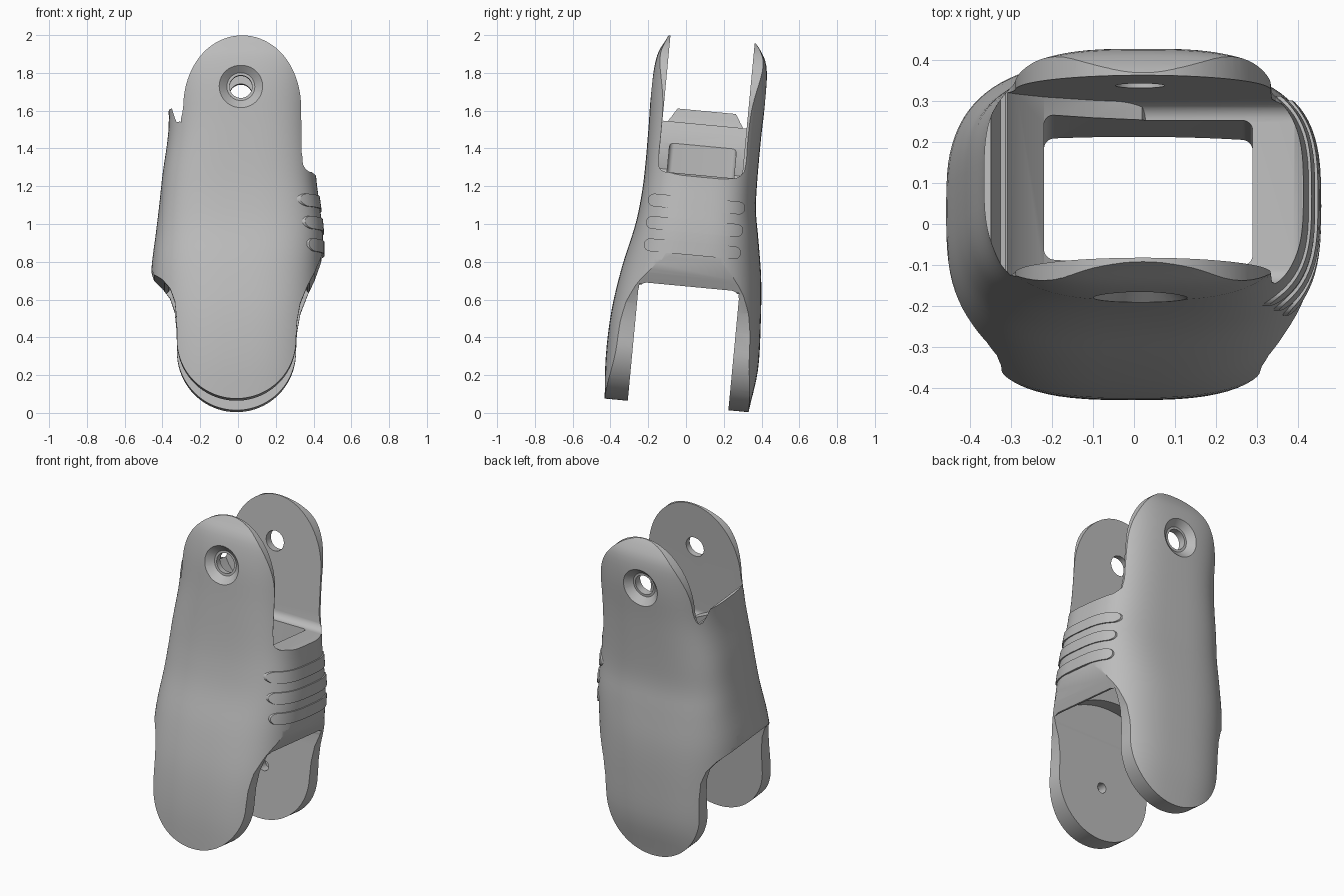
import bpy, bmesh
from math import sin, cos, pi, radians, copysign
from mathutils import Matrix, Vector

if "Cube" in bpy.data.objects:
    bpy.data.objects.remove(bpy.data.objects["Cube"])

LEAN = Matrix.Rotation(radians(-5.4), 4, 'X')
grey = bpy.data.materials.new("plain grey")
grey.use_nodes = True
grey.diffuse_color = (0.5, 0.5, 0.5, 1)
grey.node_tree.nodes["Principled BSDF"].inputs["Base Color"].default_value = (0.5, 0.5, 0.5, 1)


def make(name, bm):
    bmesh.ops.recalc_face_normals(bm, faces=bm.faces)
    mesh = bpy.data.meshes.new(name)
    bm.to_mesh(mesh)
    bm.free()
    mesh.materials.append(grey)
    obj = bpy.data.objects.new(name, mesh)
    bpy.context.collection.objects.link(obj)
    return obj


def skin(name, rings):
    """Closed solid through a stack of equal-length rings."""
    bm = bmesh.new()
    loops = [[bm.verts.new(p) for p in ring] for ring in rings]
    for low, high in zip(loops, loops[1:]):
        for i in range(len(low)):
            j = (i + 1) % len(low)
            bm.faces.new((low[i], low[j], high[j], high[i]))
    bm.faces.new(loops[0])
    bm.faces.new(loops[-1])
    return make(name, bm)


def prism(name, outline, axis, lo, hi):
    place = {'x': lambda p, d: (d, p[0], p[1]),
             'y': lambda p, d: (p[0], d, p[1]),
             'z': lambda p, d: (p[0], p[1], d)}[axis]
    return skin(name, [[place(p, d) for p in outline] for d in (lo, hi)])


def arc(cx, cy, rx, ry, start, end, steps=8):
    angles = [radians(start + (end - start) * i / steps) for i in range(steps + 1)]
    return [(cx + rx * cos(a), cy + ry * sin(a)) for a in angles]


def rounded(x0, x1, y0, y1, r):
    return (arc(x1 - r, y1 - r, r, r, 0, 90) + arc(x0 + r, y1 - r, r, r, 90, 180)
            + arc(x0 + r, y0 + r, r, r, 180, 270) + arc(x1 - r, y0 + r, r, r, 270, 360))


def disc(cx, cz, y, r, steps=40):
    angles = [2 * pi * i / steps for i in range(steps)]
    return [(cx + r * cos(a), y, cz + r * sin(a)) for a in angles]


def boolean(obj, other, operation='DIFFERENCE'):
    mod = obj.modifiers.new("cut", 'BOOLEAN')
    mod.operation, mod.solver, mod.object = operation, 'EXACT', other
    bpy.context.view_layer.objects.active = obj
    bpy.ops.object.modifier_apply(modifier=mod.name)
    bpy.data.objects.remove(other)


# Shell stations: height, left reach, right reach, front, back, squareness
STATIONS = [Vector(s) for s in (
    (-.10, .46, .45, -.42, .32, 2.9), (.04, .46, .45, -.436, .33, 2.9),
    (.26, .46, .45, -.451, .358, 2.9), (.50, .46, .45, -.444, .35, 2.9),
    (.74, .46, .45, -.41, .33, 2.9), (.95, .435, .449, -.364, .295, 3.1),
    (1.10, .417, .432, -.345, .268, 3.2), (1.26, .40, .413, -.338, .26, 3.2),
    (1.50, .368, .402, -.340, .259, 3.1), (1.72, .372, .412, -.345, .264, 3),
    (1.87, .385, .43, -.33, .25, 3), (1.95, .385, .43, -.295, .21, 3),
    (2.0, .385, .43, -.27, .165, 3))]


def shell(name, grow=0.0, steps=4, sides=96):
    """Rounded-box sections blended smoothly along the height."""
    rows, last = [], len(STATIONS) - 1
    for i in range(last):
        p0, p1 = STATIONS[max(i - 1, 0)], STATIONS[i]
        p2, p3 = STATIONS[i + 1], STATIONS[min(i + 2, last)]
        for k in range(steps):
            t = k / steps
            rows.append(p1 + (p2 - p0) * (t / 2)
                        + (p0 * 2 - p1 * 5 + p2 * 4 - p3) * (t * t / 2)
                        + (p1 * 3 - p0 - p2 * 3 + p3) * (t ** 3 / 2))
    rows.append(STATIONS[-1])
    rings = []
    for z, left, right, front, back, power in rows:
        a, b = (left + right) / 2 + grow, (back - front) / 2 + grow
        ring = []
        for i in range(sides):
            c, s = cos(2 * pi * i / sides), sin(2 * pi * i / sides)
            ring.append(((right - left) / 2 + a * copysign(abs(c) ** (2 / power), c),
                         (front + back) / 2 + b * copysign(abs(s) ** (2 / power), s), z))
        rings.append(ring)
    return skin(name, rings)


# Shell trimmed to the front outline: tab, left wall tip, legs, right shoulder
body = shell("finger_shell")
outline = (arc(.022, 1.6, .312, .381, 0, 180, 40)
           + [(-.296, 1.56), (-.304, 1.535), (-.314, 1.522), (-.326, 1.525), (-.337, 1.555),
              (-.35, 1.6), (-.6, 1.6), (-.6, .76), (-.458, .75), (-.445, .715),
              (-.4, .68), (-.36, .63), (-.335, .56), (-.325, .46)]
           + arc(-.008, .35, .315, .315, 180, 360, 40)
           + [(.312, .45), (.33, .55), (.37, .65), (.405, .72), (.44, .81), (.46, .92),
              (.6, .95), (.6, 1.24), (.41, 1.25), (.375, 1.268), (.347, 1.3), (.337, 1.36)])
boolean(body, prism("trim", outline, 'y', -1, 1), 'INTERSECT')

# Lower fork opening, with an arched ceiling that clears the pivoting part
boolean(body, prism("lower_slot", rounded(-.313, .222, -.6, .667, .045), 'x', -1, 1))
boolean(body, skin("arch", [disc(0, .35, y, .485, 96) for y in (-.31, .219)]))

# Upper fork opening, with a sloped inner face on the left wall
upper = prism("upper_slot", rounded(-.27, .178, 1.26, 2.6, .045), 'x', -1, 1)
slope = [(1.2, 1.2), (.06, 1.2), (.02, 1.275), (-.1, 1.33), (-.22, 1.415), (-.285, 1.49),
         (-.325, 1.555), (-.342, 1.62), (-.342, 2.5), (1.2, 2.5)]
boolean(upper, prism("slope", slope, 'y', -1, 1), 'INTERSECT')
boolean(body, upper)

# Rectangular channel joining the two openings
boolean(body, prism("channel", rounded(-.22, .29, -.22, .135, .025), 'z', .5, 1.45))

# Pin holes through the tabs, countersunk on the outside
PIN_X, PIN_Z = .015, 1.706
boolean(body, skin("pin", [disc(PIN_X, PIN_Z, y, .06) for y in (-.8, .8)]))
for surface, side in ((-.345, -1), (.264, 1)):
    profile = ((.03, .152), (0, .118), (-.04, .074))
    boolean(body, skin("sink", [disc(PIN_X, PIN_Z, surface + side * d, r) for d, r in profile]))

# Blind pivot holes on the inner faces of the legs
boolean(body, skin("pivot", [disc(0, .35, y, .03) for y in (-.37, .28)]))

# Raised grip ribs wrapping the right side
parts = [body]
for number, height in enumerate((.868, .987, 1.106), 1):
    rib = shell(f"grip_rib_{number}", .007)
    bar = prism("bar", rounded(-.306, .21, height - .034, height + .034, .0335), 'x', .31, .7)
    boolean(rib, bar, 'INTERSECT')
    parts.append(rib)

# Lean every part backward and shade smooth
bpy.ops.object.select_all(action='DESELECT')
for part in parts:
    part.data.transform(LEAN)
    part.select_set(True)
bpy.context.view_layer.objects.active = body
bpy.ops.object.shade_smooth_by_angle(angle=radians(30))
